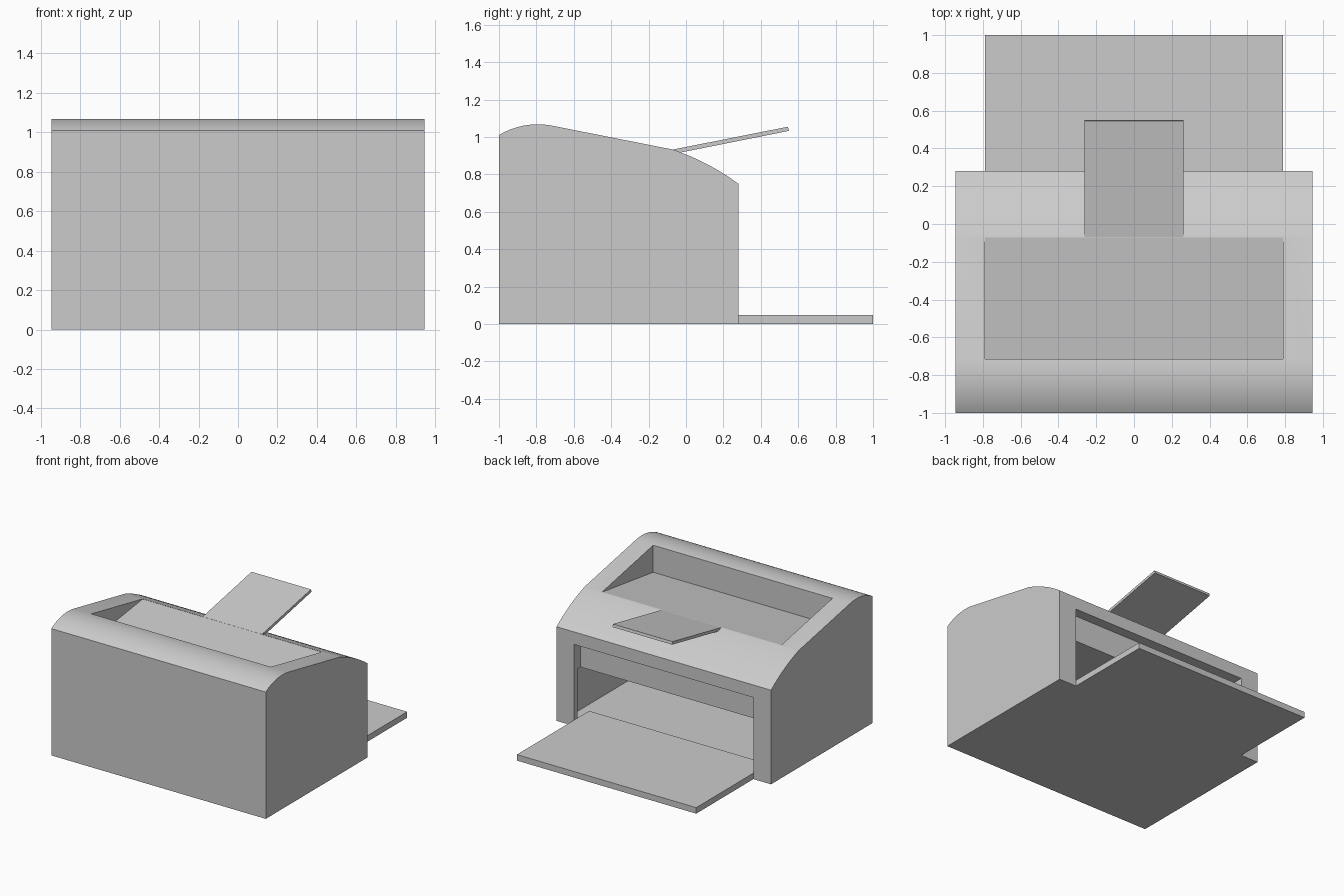
import bpy
import math

cube = bpy.data.objects.get("Cube")
if cube:
    bpy.data.objects.remove(cube, do_unlink=True)

grey = bpy.data.materials.new("light_grey")
grey.use_nodes = True
colour = (0.6, 0.6, 0.6, 1)
grey.diffuse_color = colour
grey.node_tree.nodes["Principled BSDF"].inputs["Base Color"].default_value = colour


def extrude(name, profile, half):
    """Prism with a (y, z) profile, spanning -half to +half in x."""
    n = len(profile)
    verts = [(x, y, z) for x in (half, -half) for y, z in profile]
    faces = [list(range(n)), list(range(2 * n - 1, n - 1, -1))]
    faces += [[i, i + n, (i + 1) % n + n, (i + 1) % n] for i in range(n)]
    mesh = bpy.data.meshes.new(name)
    mesh.from_pydata(verts, [], faces)
    mesh.materials.append(grey)
    obj = bpy.data.objects.new(name, mesh)
    bpy.context.collection.objects.link(obj)
    return obj


def box(name, half, y0, y1, z0, z1):
    return extrude(name, [(y0, z0), (y1, z0), (y1, z1), (y0, z1)], half)


def select(obj):
    bpy.ops.object.select_all(action="DESELECT")
    obj.select_set(True)
    bpy.context.view_layer.objects.active = obj


def cut(obj, cutter):
    mod = obj.modifiers.new("cut", "BOOLEAN")
    mod.operation = "DIFFERENCE"
    mod.solver = "EXACT"
    mod.object = cutter
    select(obj)
    bpy.ops.object.modifier_apply(modifier=mod.name)
    bpy.data.objects.remove(cutter, do_unlink=True)


# Body outline: rounded front shoulder, sloping lid, curved rear
STEPS = 16
outline = [(-1, 0), (0.28, 0)]
start, ctrl, end = (0.28, 0.75), (0.12, 0.868), (-0.07, 0.933)
for i in range(STEPS + 1):
    t = i / STEPS
    outline.append(tuple((1 - t) ** 2 * a + 2 * t * (1 - t) * b + t * t * c
                         for a, b, c in zip(start, ctrl, end)))
for i in range(STEPS + 1):
    a = math.radians(78.9 + (121.2 - 78.9) * i / STEPS)
    outline.append((max(-1, -0.793 + 0.4 * math.cos(a)), 0.668 + 0.4 * math.sin(a)))
body = extrude("printer_body", outline, 0.945)

# Sloping paper well in the lid
cut(body, extrude("well_cutter", [(-0.715, 0.845), (-0.072, 0.932),
                                  (-0.072, 1.3), (-0.715, 1.3)], 0.79))
# Rear opening, inner chamber and tray slot
cut(body, box("opening_cutter", 0.79, 0.2, 0.5, 0.04, 0.65))
cut(body, box("chamber_cutter", 0.865, -0.8, 0.24, 0.04, 0.44))
cut(body, box("slot_cutter", 0.79, 0.09, 0.5, -0.1, 0.05))
select(body)
bpy.ops.object.shade_smooth_by_angle(angle=math.radians(15))

# Lower paper tray
box("paper_tray", 0.79, 0.09, 1.0, 0, 0.048)

# Raised paper support
extrude("paper_support", [(-0.04, 0.915), (0.55, 1.033), (0.545, 1.055), (-0.075, 0.932)], 0.262)
